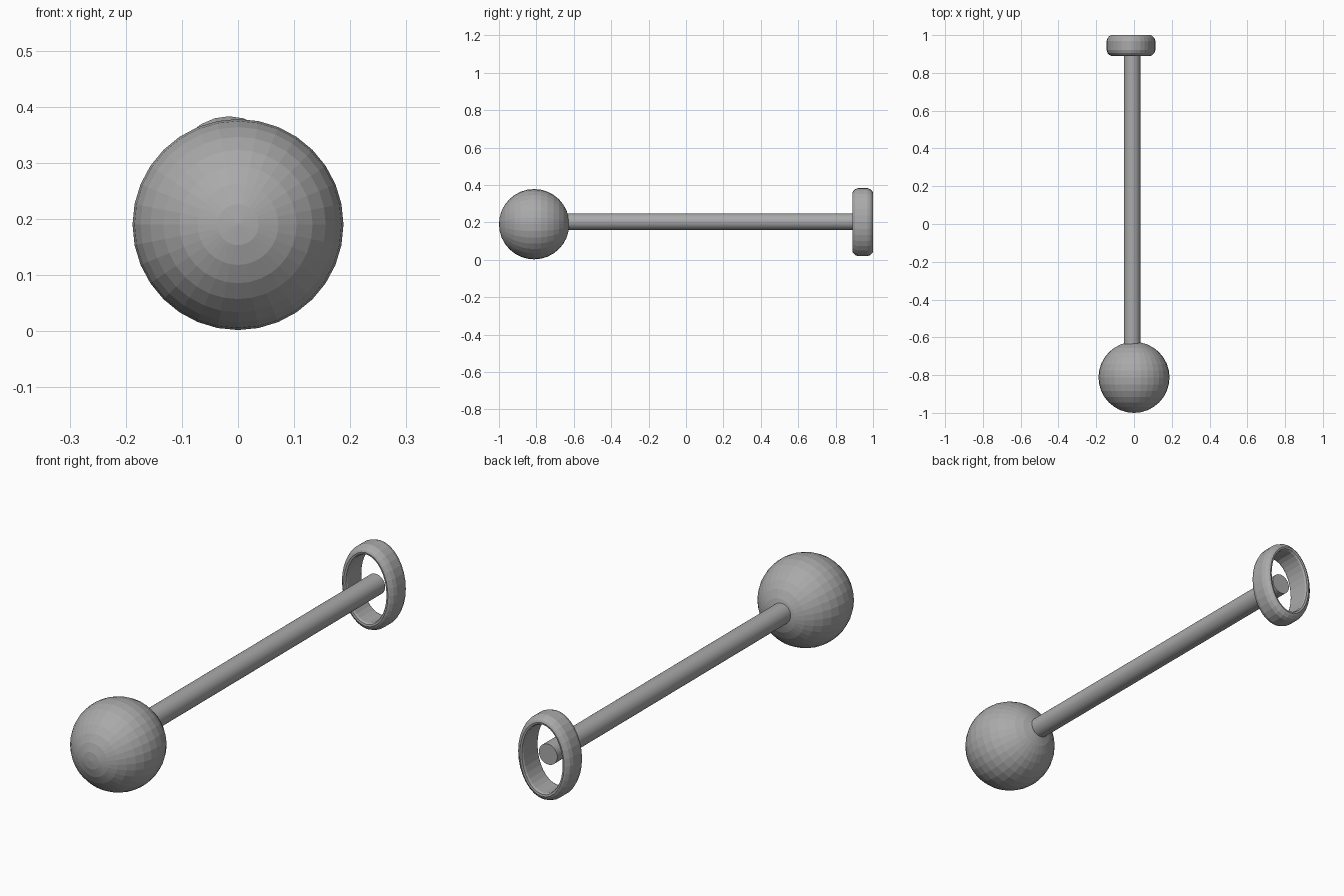
import bpy
import bmesh
from math import cos, sin, pi, radians
from mathutils import Matrix, Vector

cube = bpy.data.objects.get("Cube")
if cube:
    bpy.data.objects.remove(cube, do_unlink=True)

grey = bpy.data.materials.new("mid grey")
grey.use_nodes = True
colour = (0.4, 0.4, 0.4, 1)
grey.diffuse_color = colour
grey.node_tree.nodes["Principled BSDF"].inputs["Base Color"].default_value = colour

FORWARD = Matrix.Rotation(radians(90), 4, "X")


def add_part(name, bm):
    bmesh.ops.recalc_face_normals(bm, faces=bm.faces)
    mesh = bpy.data.meshes.new(name)
    bm.to_mesh(mesh)
    bm.free()
    mesh.materials.append(grey)
    obj = bpy.data.objects.new(name, mesh)
    bpy.context.collection.objects.link(obj)
    return obj


# Faceted ball with its poles along the rod
bm = bmesh.new()
bmesh.ops.create_uvsphere(bm, u_segments=32, v_segments=16, radius=0.188,
                          matrix=Matrix.Translation((0, -0.812, 0.19)) @ FORWARD)
add_part("ball", bm)

# Straight round rod from the ball into the ring
start, end = -0.66, 0.95
bm = bmesh.new()
bmesh.ops.create_cone(bm, cap_ends=True, segments=32, radius1=0.044, radius2=0.044,
                      depth=end - start,
                      matrix=Matrix.Translation((-0.01, (start + end) / 2, 0.203)) @ FORWARD)
rod = add_part("rod", bm)
rod.data.shade_smooth()
rod.data.set_sharp_from_angle(angle=radians(30))

# Oval ring: (inset from the outer edge, position across the width)
half = [(0, 0.025), (0.006, 0.041), (0.016, 0.051), (0.024, 0.055),
        (0.032, 0.053), (0.036, 0.045), (0.036, 0.02)]
profile = half + [(inset, -y) for inset, y in reversed(half)]
bm = bmesh.new()
centre = Vector((-0.016, 0.945, 0.201))
loops = []
for i in range(32):
    a = 2 * pi * i / 32
    loops.append([bm.verts.new(centre + Vector(((0.129 - inset) * cos(a), y,
                                                (0.182 - inset) * sin(a))))
                  for inset, y in profile])
for i, loop in enumerate(loops):
    following = loops[(i + 1) % len(loops)]
    for j in range(len(profile)):
        k = (j + 1) % len(profile)
        bm.faces.new((loop[j], loop[k], following[k], following[j]))
add_part("end_ring", bm)
